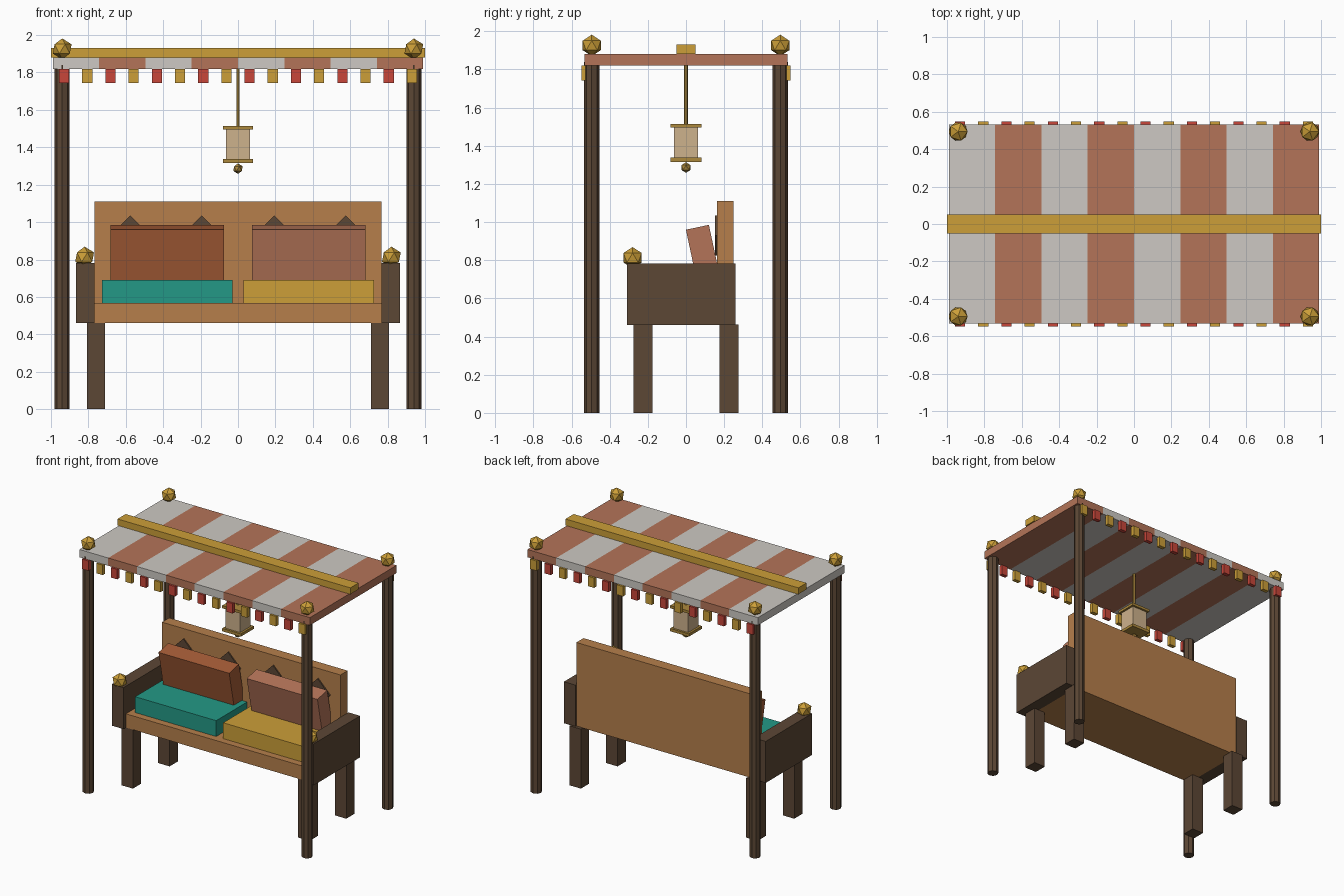
import bpy, bmesh, math
from mathutils import Matrix, Vector

if "Cube" in bpy.data.objects:
    bpy.data.objects.remove(bpy.data.objects["Cube"])


def mat(name, r, g, b):
    """Flat material from sRGB 0-255."""
    def lin(c):
        c /= 255
        return c / 12.92 if c <= 0.04045 else ((c + 0.055) / 1.055) ** 2.4
    m = bpy.data.materials.new(name)
    m.diffuse_color = (lin(r), lin(g), lin(b), 1)
    m.use_nodes = True
    m.node_tree.nodes["Principled BSDF"].inputs["Base Color"].default_value = m.diffuse_color
    return m


WHITE = mat("off white cloth", 205, 201, 195)
TERRA = mat("terracotta cloth", 180, 116, 88)
GOLD = mat("gold", 204, 159, 56)
BRASS = mat("dull brass", 172, 136, 60)
RED = mat("red cloth", 200, 70, 58)
DARK = mat("dark wood", 92, 71, 53)
TAN = mat("tan wood", 182, 127, 75)
TEAL = mat("teal cloth", 36, 153, 134)
RUST = mat("rust cloth", 165, 92, 54)
CREAM = mat("lantern paper", 206, 178, 140)


def finish(bm, name, *mats):
    me = bpy.data.meshes.new(name)
    bm.to_mesh(me)
    bm.free()
    for m in mats:
        me.materials.append(m)
    ob = bpy.data.objects.new(name, me)
    bpy.context.collection.objects.link(ob)
    return ob


def box(name, m, x, y, z):
    """Box from (min, max) ranges."""
    bm = bmesh.new()
    c = Vector([(a + b) / 2 for a, b in (x, y, z)])
    s = Vector([b - a for a, b in (x, y, z)])
    bmesh.ops.create_cube(bm, size=1, matrix=Matrix.Translation(c) @ Matrix.Diagonal((*s, 1)))
    return finish(bm, name, m)


def tilted(name, m, c, size, angle, axis):
    bm = bmesh.new()
    bmesh.ops.create_cube(bm, size=1, matrix=Matrix.Translation(c)
                          @ Matrix.Rotation(math.radians(angle), 4, axis)
                          @ Matrix.Diagonal((*size, 1)))
    return finish(bm, name, m)


def ball(name, m, c, r):
    bm = bmesh.new()
    bmesh.ops.create_icosphere(bm, subdivisions=1, radius=r, matrix=Matrix.Translation(c))
    return finish(bm, name, m)


def rod(name, m, x, y, z0, z1, r, sides):
    bm = bmesh.new()
    bmesh.ops.create_cone(bm, cap_ends=True, segments=sides, radius1=r, radius2=r,
                          depth=z1 - z0, matrix=Matrix.Translation((x, y, (z0 + z1) / 2)))
    return finish(bm, name, m)


# striped canopy: one slab cut into eight bands
bm = bmesh.new()
bmesh.ops.create_cube(bm, size=1, matrix=Matrix.Translation((0, 0, 1.85))
                      @ Matrix.Diagonal((1.98, 1.064, 0.06, 1)))
band = 1.98 / 8
for i in range(1, 8):
    bmesh.ops.bisect_plane(bm, geom=bm.verts[:] + bm.edges[:] + bm.faces[:],
                           plane_co=(-0.99 + band * i, 0, 0), plane_no=(1, 0, 0))
for f in bm.faces:
    x = f.calc_center_median().x
    f.material_index = min(7, max(0, int((x + 0.99) / band))) % 2
finish(bm, "canopy", WHITE, TERRA)
box("canopy_ridge", GOLD, (-1, 1), (-0.05, 0.05), (1.88, 1.93))

# posts with finials
for sx in (-1, 1):
    for sy in (-1, 1):
        rod("post", DARK, sx * 0.94, sy * 0.494, 0, 1.84, 0.04, 8)
        ball("post_finial", GOLD, (sx * 0.94, sy * 0.494, 1.926), 0.056)

# pennants along the front and back edges
for i in range(16):
    x = -0.93 + i * 0.124
    for sy in (-1, 1):
        box("pennant", GOLD if i % 2 else RED, (x - 0.027, x + 0.027),
            sorted((sy * 0.517, sy * 0.547)), (1.743, 1.82))

# hanging lantern
rod("lantern_rod", BRASS, 0, 0, 1.51, 1.83, 0.01, 6)
box("lantern_cap", BRASS, (-0.08, 0.08), (-0.08, 0.08), (1.495, 1.515))
box("lantern_body", CREAM, (-0.064, 0.064), (-0.064, 0.064), (1.335, 1.497))
box("lantern_base", BRASS, (-0.08, 0.08), (-0.08, 0.08), (1.316, 1.338))
ball("lantern_drop", BRASS, (0, 0, 1.286), 0.028)

# bench
box("seat", TAN, (-0.767, 0.767), (-0.28, 0.25), (0.46, 0.567))
box("backrest", TAN, (-0.767, 0.767), (0.162, 0.25), (0.565, 1.11))
for sx in (-1, 1):
    box("arm", DARK, sorted((sx * 0.767, sx * 0.867)), (-0.31, 0.26), (0.46, 0.782))
    ball("arm_finial", GOLD, (sx * 0.82, -0.28, 0.813), 0.056)
    for sy in (-1, 1):
        box("leg", DARK, sorted((sx * 0.71, sx * 0.808)),
            sorted((sy * 0.175, sy * 0.276)), (0, 0.462))
    # diamond ornaments on the backrest
    for x in (0.193, 0.577):
        tilted("back_diamond", DARK, (sx * x, 0.16, 0.93), (0.149, 0.016, 0.149), 45, 'Y')
    # cushions and leaning pillows
    box("seat_cushion", GOLD if sx > 0 else TEAL, sorted((sx * 0.03, sx * 0.726)),
        (-0.225, 0.155), (0.565, 0.69))
    tilted("pillow", TERRA if sx > 0 else RUST, (sx * 0.379, 0.091, 0.826),
           (0.607, 0.123, 0.3), 12, 'X')
